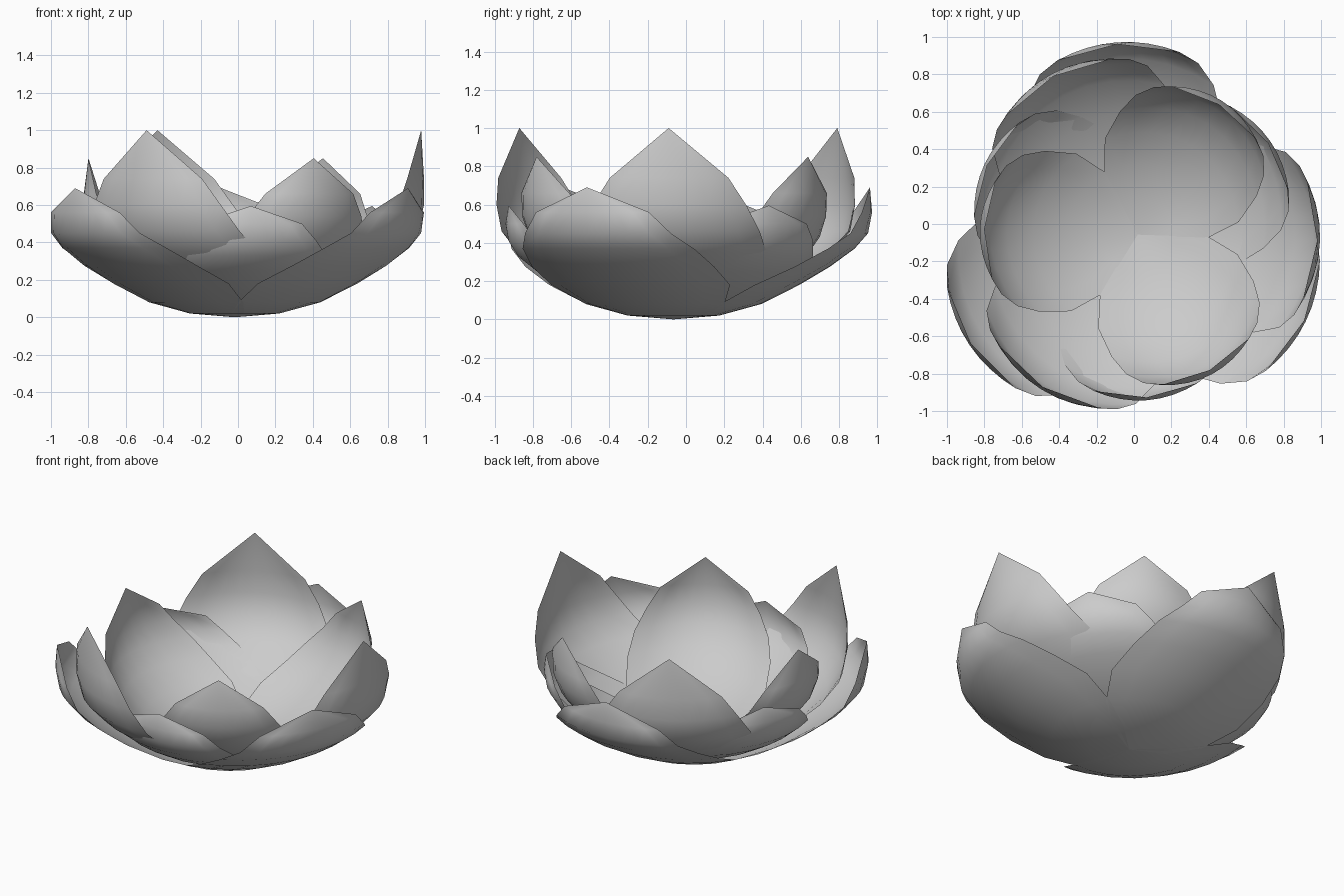
import bpy
import bmesh
from math import asin, cos, sin, radians

cube = bpy.data.objects.get("Cube")
if cube:
    bpy.data.objects.remove(cube, do_unlink=True)

# One plain grey for the whole flower
grey = bpy.data.materials.new("soft_grey")
grey.use_nodes = True
colour = (0.6, 0.6, 0.6, 1)
grey.diffuse_color = colour
grey.node_tree.nodes["Principled BSDF"].inputs["Base Color"].default_value = colour

# Half-width of a petal from base to tip, as a share of its widest point
WIDTHS = (0, 0.42, 0.76, 0.98, 1, 0.94, 0.8, 0.62, 0)
COLUMNS = 8


def make_petal(name, centre, angle, profile, half_width, cup):
    """Sweep a radius/height profile sideways into a cupped, pointed petal."""
    bm = bmesh.new()
    height = profile[-1][1]
    ca, sa = cos(radians(angle)), sin(radians(angle))
    rows = []
    for (radius, z), share in zip(profile, WIDTHS):
        width = half_width * share
        spread = asin(min(width / radius, 0.95)) if radius else 0
        row = []
        for i in range(COLUMNS + 1):
            a = spread * (2 * i / COLUMNS - 1)
            side = radius * sin(a)
            out = radius * cos(a) - cup * side * side * z / height
            row.append(bm.verts.new((centre[0] + out * ca - side * sa,
                                     centre[1] + out * sa + side * ca, z)))
        rows.append(row)
    for low, high in zip(rows, rows[1:]):
        for i in range(COLUMNS):
            bm.faces.new((low[i], low[i + 1], high[i + 1], high[i]))
    # Collapse the base and the tip to single points
    bmesh.ops.remove_doubles(bm, verts=bm.verts, dist=0.0005)
    for face in bm.faces:
        face.smooth = True
    mesh = bpy.data.meshes.new(name)
    bm.to_mesh(mesh)
    bm.free()
    mesh.materials.append(grey)
    petal = bpy.data.objects.new(name, mesh)
    bpy.context.collection.objects.link(petal)


def make_ring(name, centre, first_angle, profile, half_width, cup):
    """Three petals, evenly turned around the centre."""
    for i in range(3):
        make_petal(f"{name}_petal_{i + 1}", centre, first_angle + 120 * i,
                   profile, half_width, cup)


# Lowest, widest ring
make_ring("outer", (-0.017, -0.066), 94,
          [(0, 0), (0.24, 0.02), (0.46, 0.08), (0.66, 0.18), (0.82, 0.275),
           (0.95, 0.37), (1.02, 0.45), (1.04, 0.56), (1.03, 0.69)], 0.53, 0.25)

# Short ring between the outer petals
make_ring("short", (0, -0.06), 34.5,
          [(0, 0.01), (0.2, 0.03), (0.4, 0.085), (0.58, 0.165), (0.72, 0.25),
           (0.82, 0.33), (0.87, 0.41), (0.885, 0.5), (0.87, 0.595)], 0.45, 0.4)

# Tall ring
make_ring("tall", (0.02, -0.057), -2,
          [(0, 0.02), (0.24, 0.05), (0.45, 0.12), (0.66, 0.22), (0.84, 0.35),
           (0.94, 0.46), (0.975, 0.6), (0.975, 0.74), (0.96, 1)], 0.5, 0.4)

# Innermost ring
make_ring("inner", (0.02, -0.057), 58,
          [(0, 0.03), (0.2, 0.06), (0.38, 0.12), (0.56, 0.21), (0.7, 0.32),
           (0.79, 0.43), (0.835, 0.54), (0.845, 0.66), (0.82, 0.85)], 0.43, 0.6)
